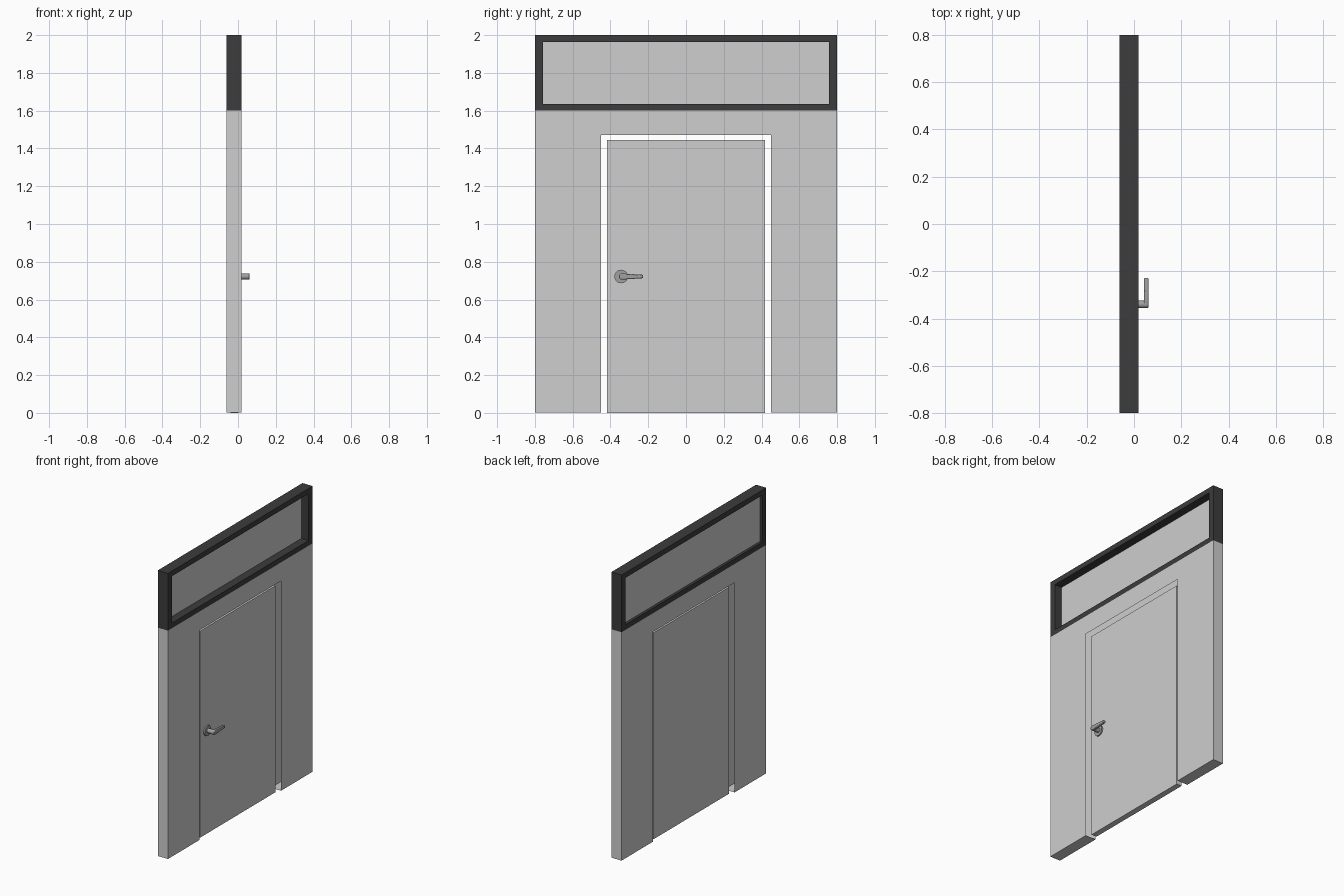
import bpy, bmesh, math
from mathutils import Matrix, Vector

if "Cube" in bpy.data.objects:
    bpy.data.objects.remove(bpy.data.objects["Cube"])

X0, X1 = -0.061, 0.018   # back and front planes of the wall


def material(name, v):
    m = bpy.data.materials.new(name)
    m.diffuse_color = (v, v, v, 1)
    m.use_nodes = True
    m.node_tree.nodes["Principled BSDF"].inputs["Base Color"].default_value = m.diffuse_color
    return m


PALE = material("pale_grey", 0.62)
DARK = material("charcoal", 0.045)
METAL = material("handle_grey", 0.35)


def finish(bm, name, mat):
    me = bpy.data.meshes.new(name)
    bm.to_mesh(me)
    bm.free()
    ob = bpy.data.objects.new(name, me)
    bpy.context.collection.objects.link(ob)
    me.materials.append(mat)
    return ob


def extrude_yz(pts, x0, x1):
    """Closed prism from a (y, z) outline."""
    bm = bmesh.new()
    f = bm.faces.new([bm.verts.new((x0, y, z)) for y, z in pts])
    r = bmesh.ops.extrude_face_region(bm, geom=[f], use_keep_orig=True)
    bmesh.ops.translate(bm, vec=(x1 - x0, 0, 0),
                        verts=[v for v in r["geom"] if isinstance(v, bmesh.types.BMVert)])
    bmesh.ops.recalc_face_normals(bm, faces=bm.faces)
    return bm


def box(name, x0, x1, y0, y1, z0, z1, mat):
    return finish(extrude_yz([(y0, z0), (y1, z0), (y1, z1), (y0, z1)], x0, x1), name, mat)


# wall: hollow shell around the doorway, open at the reveals
bm = extrude_yz([(-.8, .002), (-.45, .002), (-.45, 1.47), (.45, 1.47),
                 (.45, .002), (.8, .002), (.8, 1.6), (-.8, 1.6)], X0, X1)


def is_reveal(f):
    c = f.calc_center_median()
    return abs(f.normal.x) < .5 and abs(c.y) < .46 and .1 < c.z


bm.normal_update()
bmesh.ops.delete(bm, geom=[f for f in bm.faces if is_reveal(f)], context='FACES_ONLY')
finish(bm, "wall", PALE)

# door leaf
box("door", -0.041, -0.001, -.418, .418, 0, 1.445, PALE)

# transom frame: outer block with a square hole through it
bm = bmesh.new()
rings = []
for x in (X0, X1):
    for hy, z0, z1 in ((.8, 1.6, 2.0), (.756, 1.636, 1.964)):
        rings.append([bm.verts.new((x, y, z)) for y, z in
                      ((-hy, z0), (hy, z0), (hy, z1), (-hy, z1))])
for a, b in ((0, 1), (1, 3), (3, 2), (2, 0)):
    for i in range(4):
        j = (i + 1) % 4
        bm.faces.new((rings[a][i], rings[a][j], rings[b][j], rings[b][i]))
bmesh.ops.recalc_face_normals(bm, faces=bm.faces)
finish(bm, "transom_frame", DARK)

# transom pane
box("transom_pane", -0.042, -0.038, -.756, .756, 1.636, 1.964, PALE)


# handle: round rose and stem
def disc(name, r, x0, x1, y, z):
    bm = bmesh.new()
    bmesh.ops.create_cone(bm, cap_ends=True, segments=20, radius1=r, radius2=r, depth=x1 - x0,
                          matrix=Matrix.Translation(((x0 + x1) / 2, y, z))
                          @ Matrix.Rotation(math.pi / 2, 4, 'Y'))
    return finish(bm, name, METAL)


HY, HZ = -0.34, 0.722
rounds = [disc("handle_rose", .036, -0.001, .008, HY - .003, HZ),
          disc("handle_stem", .016, .008, .05, HY, HZ)]

# lever: tapered bar with a round end
pts = [(HY + .016 * math.cos(t), HZ + .016 * math.sin(t))
       for t in (math.radians(90 + 18 * i) for i in range(11))]
pts += [(-.228, HZ - .009), (-.228, HZ + .009)]
lever = finish(extrude_yz(pts, .043, .061), "handle_lever", METAL)
bev = lever.modifiers.new("soft_edges", 'BEVEL')
bev.width = .004
bev.segments = 2
rounds.append(lever)

for ob in rounds:
    bpy.ops.object.select_all(action='DESELECT')
    ob.select_set(True)
    bpy.context.view_layer.objects.active = ob
    bpy.ops.object.shade_smooth_by_angle(angle=math.radians(35))
